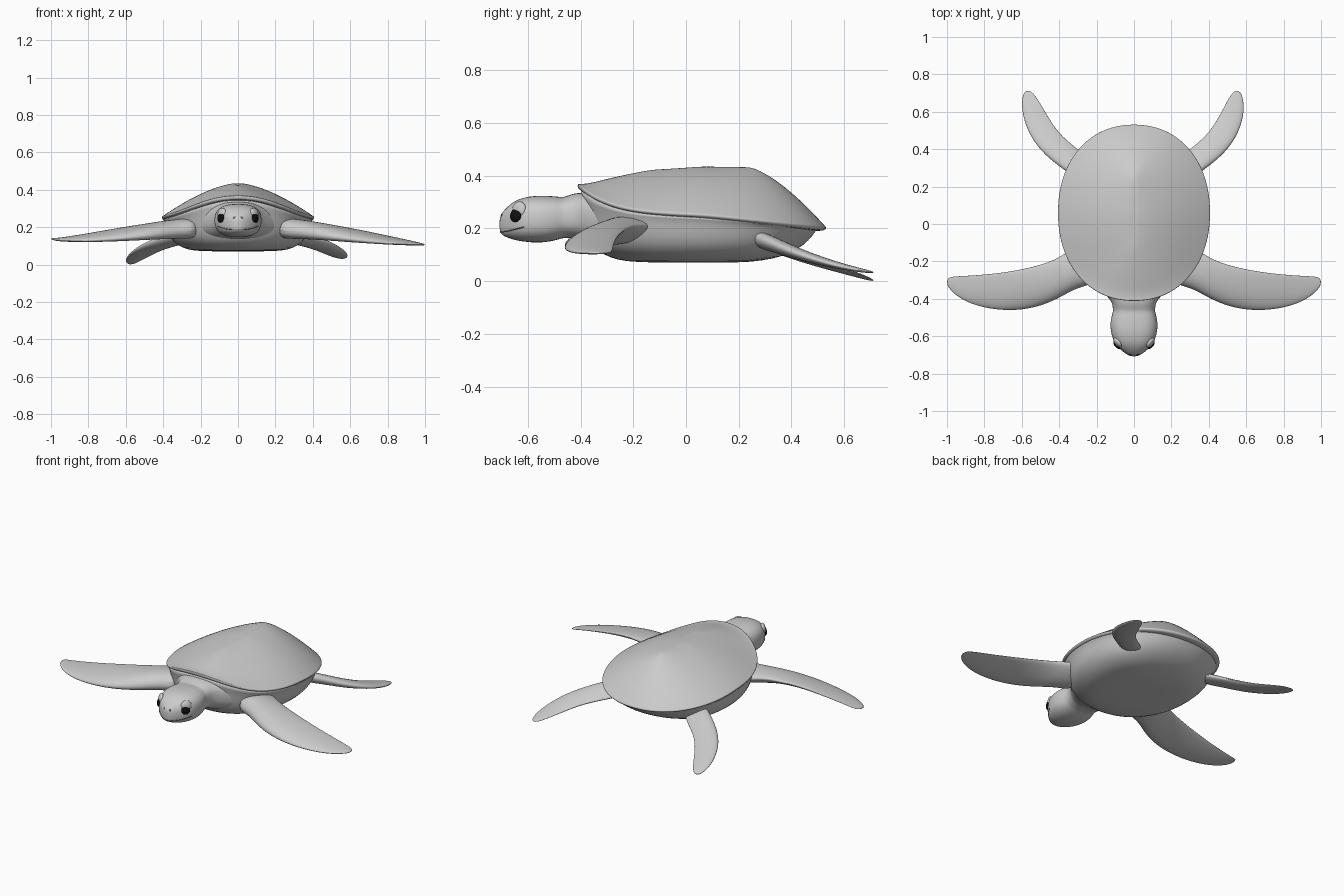
import bpy, bmesh
from math import sin, cos, pi, copysign
from mathutils import Vector
from mathutils.bvhtree import BVHTree

cube = bpy.data.objects.get("Cube")
if cube:
    bpy.data.objects.remove(cube, do_unlink=True)


def material(name, level):
    m = bpy.data.materials.new(name)
    m.use_nodes = True
    color = (level, level, level, 1)
    m.diffuse_color = color
    m.node_tree.nodes["Principled BSDF"].inputs["Base Color"].default_value = color
    return m


GREY = material("turtle grey", 0.6)
BLACK = material("eye black", 0.005)
DARK = material("crease grey", 0.1)


def spow(v, e):
    return copysign(abs(v) ** e, v)


def loft(name, rings, mat, subdiv=1):
    """Skin closed rings of equal length and cap both ends."""
    bm = bmesh.new()
    rows = [[bm.verts.new(p) for p in ring] for ring in rings]
    n = len(rows[0])
    for a, b in zip(rows, rows[1:]):
        for i in range(n):
            j = (i + 1) % n
            bm.faces.new((a[i], a[j], b[j], b[i]))
    bm.faces.new(rows[0])
    bm.faces.new(rows[-1])
    bmesh.ops.recalc_face_normals(bm, faces=bm.faces)
    return finish(name, bm, mat, subdiv)


def finish(name, bm, mat, subdiv=0):
    me = bpy.data.meshes.new(name)
    bm.to_mesh(me)
    bm.free()
    me.shade_smooth()
    me.materials.append(mat)
    ob = bpy.data.objects.new(name, me)
    bpy.context.collection.objects.link(ob)
    if subdiv:
        mod = ob.modifiers.new("Smooth", "SUBSURF")
        mod.levels = mod.render_levels = subdiv
    return ob


# Carapace: oval rim that sweeps up over the neck, domed around a long back ridge
N = 64


def rim(a):
    s = sin(a)
    z = 0.255 - 0.05 * s if s > 0 else 0.255 - 0.025 * s + 0.08 * s ** 4
    return Vector((0.407 * spow(cos(a), 0.93), 0.06 + 0.472 * spow(s, 0.93), z))


def dome(r):
    ring = []
    for i in range(N):
        a = 2 * pi * i / N
        p = rim(a)
        front = max(0, -sin(a))
        ridge = Vector((0, 0.06 + (p.y - 0.06) * 0.35, 0.437 - 0.012 * front))
        q = ridge.lerp(p, r)
        e = 1.6 - 0.1 * sin(a) ** 2 - 0.25 * front ** 2
        # the front edge flares up into a small lip
        q.z = p.z + (ridge.z - p.z) * (1 - r ** e) + max(0, r - 0.9) * 0.1 * front ** 4
        ring.append(q)
    return ring


def under(r, drop):
    return [(p.x * r, 0.06 + (p.y - 0.06) * r, p.z - drop)
            for p in (rim(2 * pi * i / N) for i in range(N))]


loft("shell", [dome(r) for r in (0.02, 0.12, 0.25, 0.4, 0.55, 0.7, 0.85, 0.95, 0.99, 1)]
     + [under(1, 0.007), under(0.98, 0.014), under(0.93, 0.014), under(0.6, 0.014)], GREY)


# Belly: flows from the rim down into a flat plastron
def belly_ring(r, z, blend):
    ring = []
    for i in range(N):
        p = rim(2 * pi * i / N)
        y = 0.04 + (p.y - 0.04) * r
        back = max(0, y - 0.25) * 0.12
        ring.append((p.x * r, y, (p.z - 0.012) * blend + (z + back) * (1 - blend)))
    return ring


loft("belly", [belly_ring(*v) for v in (
    (0.6, 0.2, 1), (0.96, 0.2, 1), (0.985, 0.2, 0.95), (0.955, 0.2, 0.65), (0.935, 0.175, 0.25),
    (0.9, 0.145, 0.05), (0.83, 0.113, 0), (0.72, 0.088, 0), (0.6, 0.075, 0), (0.4, 0.071, 0),
    (0.2, 0.071, 0), (0.05, 0.071, 0), (0.04, 0.071, 0))], GREY)

# Head and neck: rounded cross-sections along y (y, height, half width, half depth)
HEAD = ((-0.708, 0.215, 0.012, 0.025), (-0.7, 0.217, 0.036, 0.042), (-0.672, 0.226, 0.074, 0.064),
        (-0.635, 0.233, 0.108, 0.081), (-0.58, 0.235, 0.125, 0.09), (-0.53, 0.236, 0.128, 0.089),
        (-0.49, 0.239, 0.12, 0.083), (-0.465, 0.241, 0.112, 0.077), (-0.44, 0.246, 0.115, 0.083),
        (-0.41, 0.25, 0.122, 0.087), (-0.35, 0.235, 0.18, 0.1), (-0.24, 0.21, 0.27, 0.1),
        (-0.1, 0.19, 0.28, 0.08))
head = loft("head_and_neck", [
    [(w * spow(cos(t), 0.77), y, z + h * spow(sin(t), 0.77))
     for t in (2 * pi * i / 24 for i in range(24))] for y, z, w, h in HEAD], GREY, 2)

bpy.context.view_layer.update()
skin = BVHTree.FromObject(head, bpy.context.evaluated_depsgraph_get())


def on_head(angle, z):
    """Point and normal on the head, angle measured from the snout."""
    d = Vector((sin(angle), -cos(angle), 0))
    hit = skin.ray_cast(Vector((0, -0.6, z)) + d * 0.3, -d)
    return hit[0], hit[1]


def ball(name, loc, normal, size, mat, depth):
    bm = bmesh.new()
    bmesh.ops.create_uvsphere(bm, u_segments=24, v_segments=14, radius=size)
    ob = finish(name, bm, mat)
    ob.scale.z = depth
    ob.location = loc
    ob.rotation_euler = normal.to_track_quat("Z", "Y").to_euler()


# Eyes with brows, and nostrils
for side, s in (("left", 1), ("right", -1)):
    p, n = on_head(s * 1.1, 0.25)
    ball(side + "_eye", p - n * 0.002, n, 0.026, BLACK, 0.5)
    ball(side + "_brow", p - n * 0.008 + Vector((0, 0.008, 0.022)), n, 0.032, GREY, 0.5)
    p, n = on_head(s * 0.2, 0.252)
    ball(side + "_nostril", p, n, 0.007, DARK, 0.3)

# Mouth crease
crv = bpy.data.curves.new("mouth", "CURVE")
crv.dimensions = "3D"
crv.bevel_depth = 0.002
crv.materials.append(DARK)
line = crv.splines.new("POLY")
line.points.add(28)
for i, pt in enumerate(line.points):
    u = i / 14 - 1
    pt.co = (*on_head(u * 1.45, 0.186 + 0.02 * u * u)[0], 1)
bpy.context.collection.objects.link(bpy.data.objects.new("mouth", crv))


# Flippers: lens sections between a leading and a trailing edge
def flipper(name, side, stations, lift, shift):
    rings = []
    last = len(stations) - 1
    for k, (lead, trail, thick) in enumerate(stations):
        f = (k / last) ** 2
        a, b = Vector(lead), Vector(trail)
        mid, half = (a + b) / 2, (b - a) / 2
        ring = []
        for i in range(16):
            t = 2 * pi * i / 16
            # the leading edge is the thick one
            p = mid + half * cos(t)
            p.z += thick * sin(t) * (1 - 0.35 * cos(t)) + lift * f
            p.x = (p.x + shift * f) * side
            ring.append(p)
        rings.append(ring)
    loft(name, rings, GREY, 2)


FRONT = (((0.2, -0.33, 0.19), (0.22, -0.08, 0.2), 0.055), ((0.3, -0.337, 0.18), (0.34, -0.135, 0.21), 0.05),
         ((0.4, -0.4, 0.163), (0.42, -0.19, 0.212), 0.042), ((0.52, -0.45, 0.145), (0.53, -0.226, 0.2), 0.033),
         ((0.66, -0.468, 0.128), (0.67, -0.254, 0.178), 0.024), ((0.8, -0.452, 0.115), (0.81, -0.27, 0.15), 0.016),
         ((0.91, -0.414, 0.108), (0.92, -0.277, 0.128), 0.01), ((0.98, -0.36, 0.105), (0.975, -0.28, 0.114), 0.006),
         ((1.002, -0.32, 0.106), (0.997, -0.29, 0.108), 0.003))
REAR = (((0.3, 0.23, 0.175), (0.2, 0.32, 0.14), 0.035), ((0.375, 0.29, 0.155), (0.285, 0.39, 0.12), 0.03),
        ((0.475, 0.365, 0.122), (0.385, 0.47, 0.092), 0.024), ((0.548, 0.46, 0.09), (0.44, 0.55, 0.068), 0.018),
        ((0.584, 0.56, 0.061), (0.483, 0.63, 0.05), 0.012), ((0.59, 0.64, 0.044), (0.515, 0.69, 0.038), 0.008),
        ((0.574, 0.707, 0.034), (0.543, 0.718, 0.032), 0.004))
flipper("left_front_flipper", 1, FRONT, 0, 0)
flipper("right_front_flipper", -1, FRONT, 0.033, 0)
flipper("left_rear_flipper", 1, REAR, 0, 0)
flipper("right_rear_flipper", -1, REAR, -0.031, 0.018)
